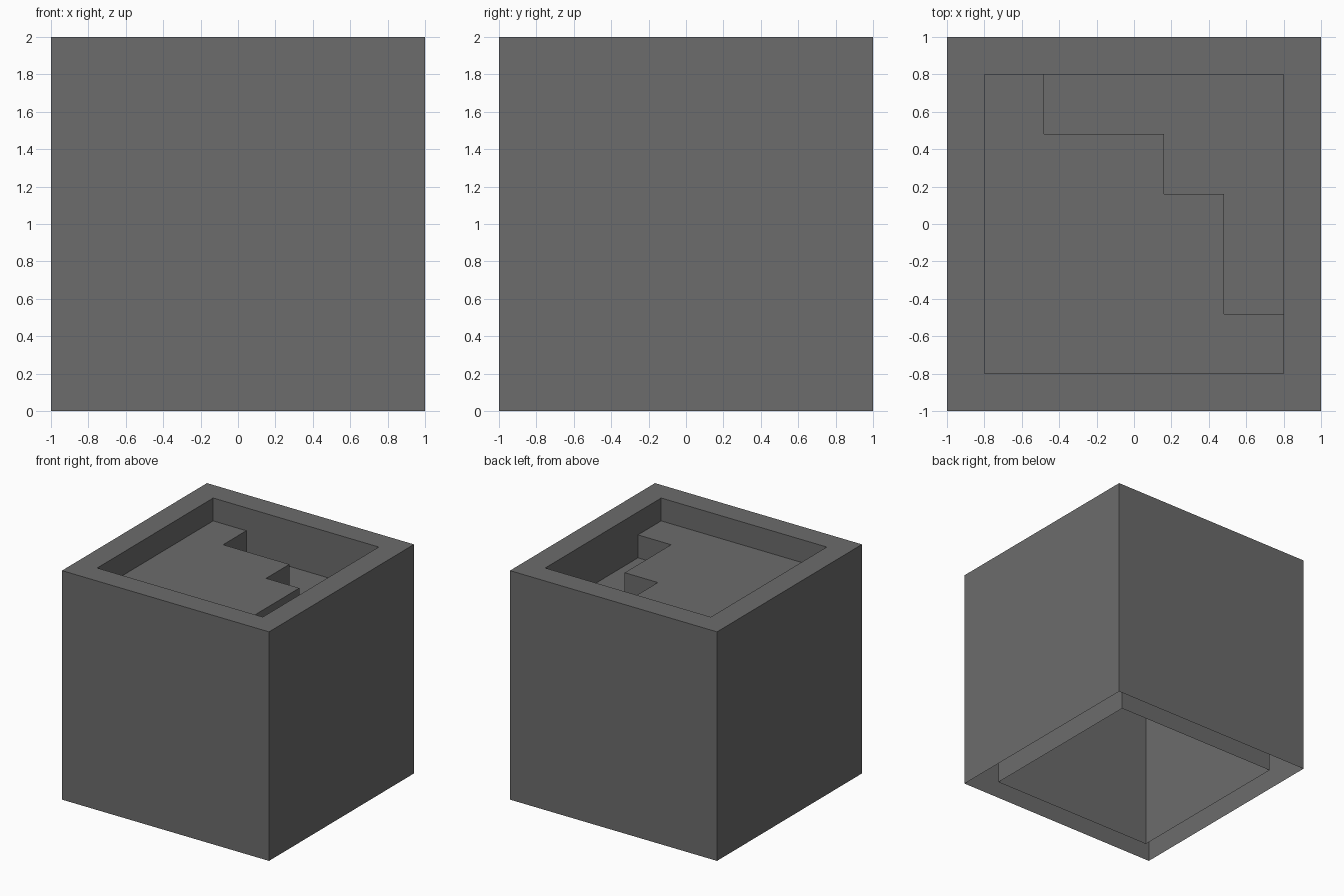
import bpy, bmesh

if "Cube" in bpy.data.objects:
    bpy.data.objects.remove(bpy.data.objects["Cube"])

# Dark grey for every part
dark_grey = bpy.data.materials.new("dark_grey")
dark_grey.diffuse_color = (0.15, 0.15, 0.15, 1)
dark_grey.use_nodes = True
dark_grey.node_tree.nodes["Principled BSDF"].inputs["Base Color"].default_value = dark_grey.diffuse_color


def make_object(name, bm):
    mesh = bpy.data.meshes.new(name)
    bm.to_mesh(mesh)
    bm.free()
    mesh.materials.append(dark_grey)
    obj = bpy.data.objects.new(name, mesh)
    bpy.context.collection.objects.link(obj)
    return obj


def square(bm, half, z):
    return [bm.verts.new((sx * half, sy * half, z))
            for sx, sy in ((-1, -1), (1, -1), (1, 1), (-1, 1))]


# Box shell: outer walls, top rim and inner walls, open underneath
bm = bmesh.new()
rings = [square(bm, h, z) for h, z in ((1, 0), (1, 2), (0.8, 2), (0.8, 0))]
for a, b in zip(rings, rings[1:]):
    for i in range(4):
        j = (i + 1) % 4
        bm.faces.new((a[i], a[j], b[j], b[i]))
make_object("box_shell", bm)

# Stepped filling: high level, low level and the step walls between them
steps = [(0.8, -0.48), (0.48, -0.48), (0.48, 0.16), (0.16, 0.16),
         (0.16, 0.48), (-0.48, 0.48), (-0.48, 0.8)]
bm = bmesh.new()
high = [bm.verts.new((x, y, 1.8)) for x, y in steps]
low = [bm.verts.new((x, y, 1.6)) for x, y in steps]
high_corners = [bm.verts.new((x, y, 1.8))
                for x, y in ((-0.8, 0.8), (-0.8, -0.8), (0.8, -0.8))]
low_corner = bm.verts.new((0.8, 0.8, 1.6))
bm.faces.new(high + high_corners)
bm.faces.new(low[::-1] + [low_corner])
for i in range(len(steps) - 1):
    bm.faces.new((low[i + 1], low[i], high[i], high[i + 1]))
for face in bm.faces:
    face.normal_update()
    if face.normal.z < -0.5:
        face.normal_flip()
make_object("stepped_filling", bm)
